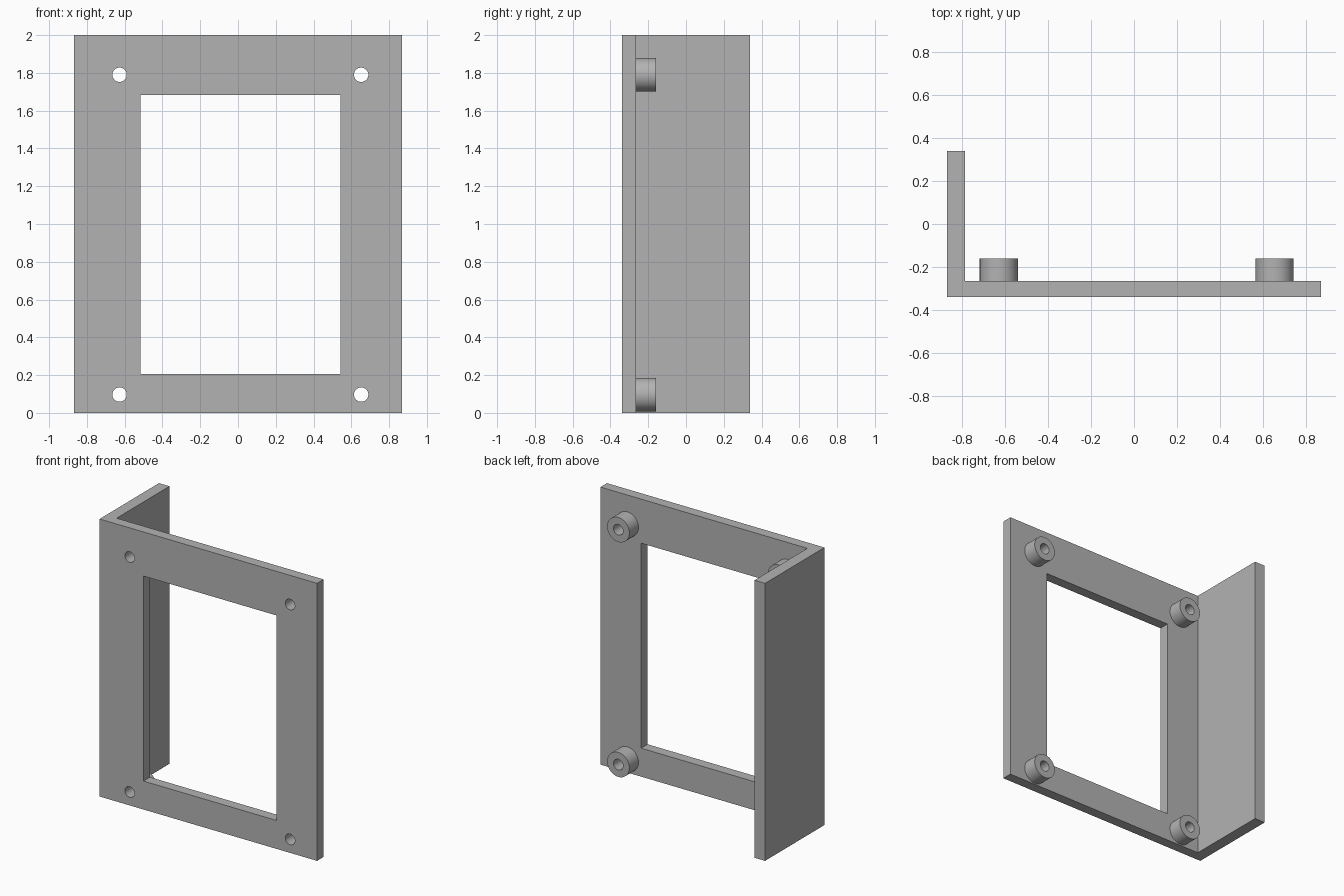
import bpy, bmesh
from math import radians
from mathutils import Matrix, Vector

if "Cube" in bpy.data.objects:
    bpy.data.objects.remove(bpy.data.objects["Cube"], do_unlink=True)

grey = bpy.data.materials.new("plain grey")
grey.use_nodes = True
colour = (0.45, 0.45, 0.45, 1)
grey.diffuse_color = colour
grey.node_tree.nodes["Principled BSDF"].inputs["Base Color"].default_value = colour

FRONT, PLATE_BACK, POST_BACK, BACK = -0.338, -0.264, -0.16, 0.338
LEFT, FLANGE_IN, RIGHT, HEIGHT = -0.867, -0.783, 0.867, 2.0
POSTS = [(x, z) for x in (-0.627, 0.652) for z in (0.097, 1.79)]


def finish(bm, name):
    bmesh.ops.recalc_face_normals(bm, faces=bm.faces)
    mesh = bpy.data.meshes.new(name)
    bm.to_mesh(mesh)
    bm.free()
    mesh.materials.append(grey)
    ob = bpy.data.objects.new(name, mesh)
    bpy.context.collection.objects.link(ob)
    return ob


def prism(name, profile, height):
    bm = bmesh.new()
    face = bm.faces.new([bm.verts.new((x, y, 0)) for x, y in profile])
    top = bmesh.ops.extrude_face_region(bm, geom=[face])["geom"]
    verts = [v for v in top if isinstance(v, bmesh.types.BMVert)]
    bmesh.ops.translate(bm, vec=(0, 0, height), verts=verts)
    return finish(bm, name)


def box(name, low, high):
    low, high = Vector(low), Vector(high)
    bm = bmesh.new()
    bmesh.ops.create_cube(bm, size=1, matrix=Matrix.Translation((low + high) / 2)
                          @ Matrix.Diagonal((*(high - low), 1)))
    return finish(bm, name)


def rod(name, x, z, radius, y0, y1):
    bm = bmesh.new()
    bmesh.ops.create_cone(bm, cap_ends=True, segments=48, radius1=radius,
                          radius2=radius, depth=y1 - y0,
                          matrix=Matrix.Translation((x, (y0 + y1) / 2, z))
                          @ Matrix.Rotation(radians(90), 4, "X"))
    return finish(bm, name)


def combine(target, tool, operation):
    tool.hide_render = True
    mod = target.modifiers.new("join", "BOOLEAN")
    mod.object, mod.operation, mod.solver = tool, operation, "EXACT"
    bpy.context.view_layer.objects.active = target
    bpy.ops.object.modifier_apply(modifier=mod.name)
    bpy.data.objects.remove(tool, do_unlink=True)


# L-shaped body: front plate with a side flange
bracket = prism("mounting_bracket",
                [(LEFT, FRONT), (RIGHT, FRONT), (RIGHT, PLATE_BACK),
                 (FLANGE_IN, PLATE_BACK), (FLANGE_IN, BACK), (LEFT, BACK)], HEIGHT)

# Rectangular window
combine(bracket, box("window_cutter", (-0.517, -0.5, 0.205),
                     (0.543, 0, 1.682)), "DIFFERENCE")

# Round standoffs with screw holes through the plate
for x, z in POSTS:
    combine(bracket, rod("standoff", x, z, 0.0885, PLATE_BACK - 0.03, POST_BACK), "UNION")
    combine(bracket, rod("hole_cutter", x, z, 0.038, -0.5, 0), "DIFFERENCE")

bpy.ops.object.select_all(action="DESELECT")
bracket.select_set(True)
bpy.context.view_layer.objects.active = bracket
bpy.ops.object.shade_smooth_by_angle(angle=radians(30))
